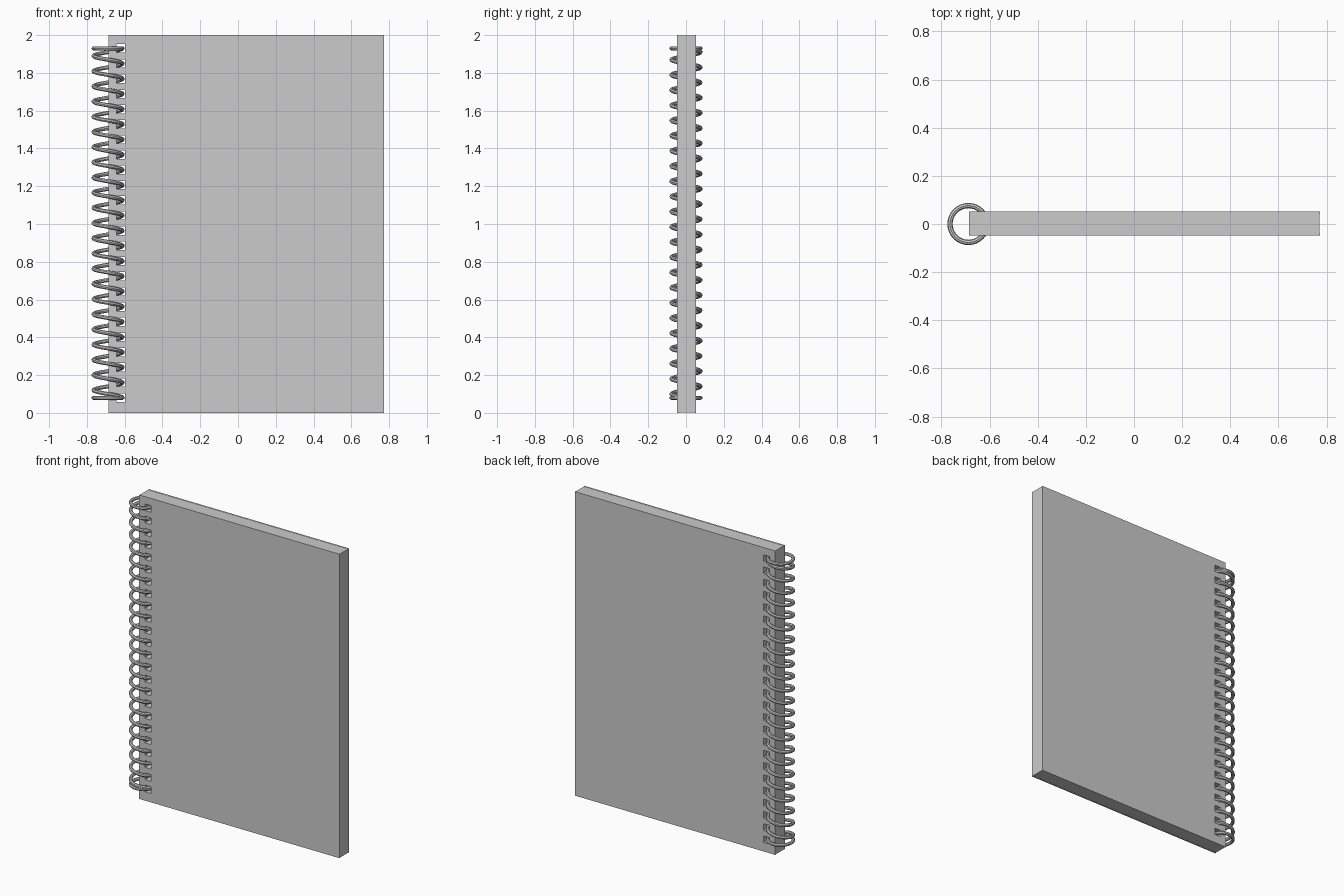
import bpy, bmesh
from math import cos, sin, pi

if "Cube" in bpy.data.objects:
    bpy.data.objects.remove(bpy.data.objects["Cube"])

X0, X1 = -0.686, 0.772            # book edges
HX0, HX1 = -0.643, -0.599         # punched hole columns
HOLES, TOP, BOTTOM = 24, 1.93, 0.08
PITCH = (TOP - BOTTOM) / (HOLES - 1)
HALF = 0.022                      # half the hole height


def panel(name, y0, y1, inset=0.0):
    """Sheet in the xz plane with a column of square holes, extruded from y0 to y1."""
    xs = [X0 + inset, HX0, HX1, X1 - inset]
    zs = [inset]
    for i in range(HOLES):
        zc = BOTTOM + i * PITCH
        zs += [zc - HALF, zc + HALF]
    zs.append(2.0 - inset)
    bm = bmesh.new()
    grid = [[bm.verts.new((x, y0, z)) for z in zs] for x in xs]
    for i in range(3):
        for j in range(len(zs) - 1):
            if i == 1 and j % 2 == 1:      # leave the hole open
                continue
            bm.faces.new((grid[i][j], grid[i + 1][j],
                          grid[i + 1][j + 1], grid[i][j + 1]))
    ext = bmesh.ops.extrude_face_region(bm, geom=bm.faces[:], use_keep_orig=True)
    moved = [v for v in ext["geom"] if isinstance(v, bmesh.types.BMVert)]
    bmesh.ops.translate(bm, verts=moved, vec=(0, y1 - y0, 0))
    bmesh.ops.recalc_face_normals(bm, faces=bm.faces[:])
    me = bpy.data.meshes.new(name)
    bm.to_mesh(me)
    bm.free()
    ob = bpy.data.objects.new(name, me)
    bpy.context.collection.objects.link(ob)
    return ob


# covers and pages
panel("front_cover", -0.048, -0.038)
panel("page_block", -0.038, 0.042, 0.001)
panel("back_cover", 0.042, 0.052)

# spiral wire: one flat turn at each end, a helix through the holes between
CX, R, WIRE, STEPS = -0.688, 0.0765, 0.011, 32
turns = HOLES + 1
path = []
for k in range(turns * STEPS + 1):
    t = k / STEPS
    a = 2 * pi * t
    drop = min(max(t - 1, 0), HOLES - 1) * PITCH
    path.append((CX + R * cos(a), R * sin(a), TOP - drop))

curve = bpy.data.curves.new("spiral_binding", "CURVE")
curve.dimensions = "3D"
curve.bevel_depth = WIRE
curve.bevel_resolution = 2
curve.use_fill_caps = True
spline = curve.splines.new("POLY")
spline.points.add(len(path) - 1)
for p, co in zip(spline.points, path):
    p.co = (*co, 1)
coil = bpy.data.objects.new("spiral_binding", curve)
bpy.context.collection.objects.link(coil)
bpy.context.view_layer.objects.active = coil
coil.select_set(True)
bpy.ops.object.convert(target="MESH")
bpy.ops.object.shade_smooth_by_angle()
